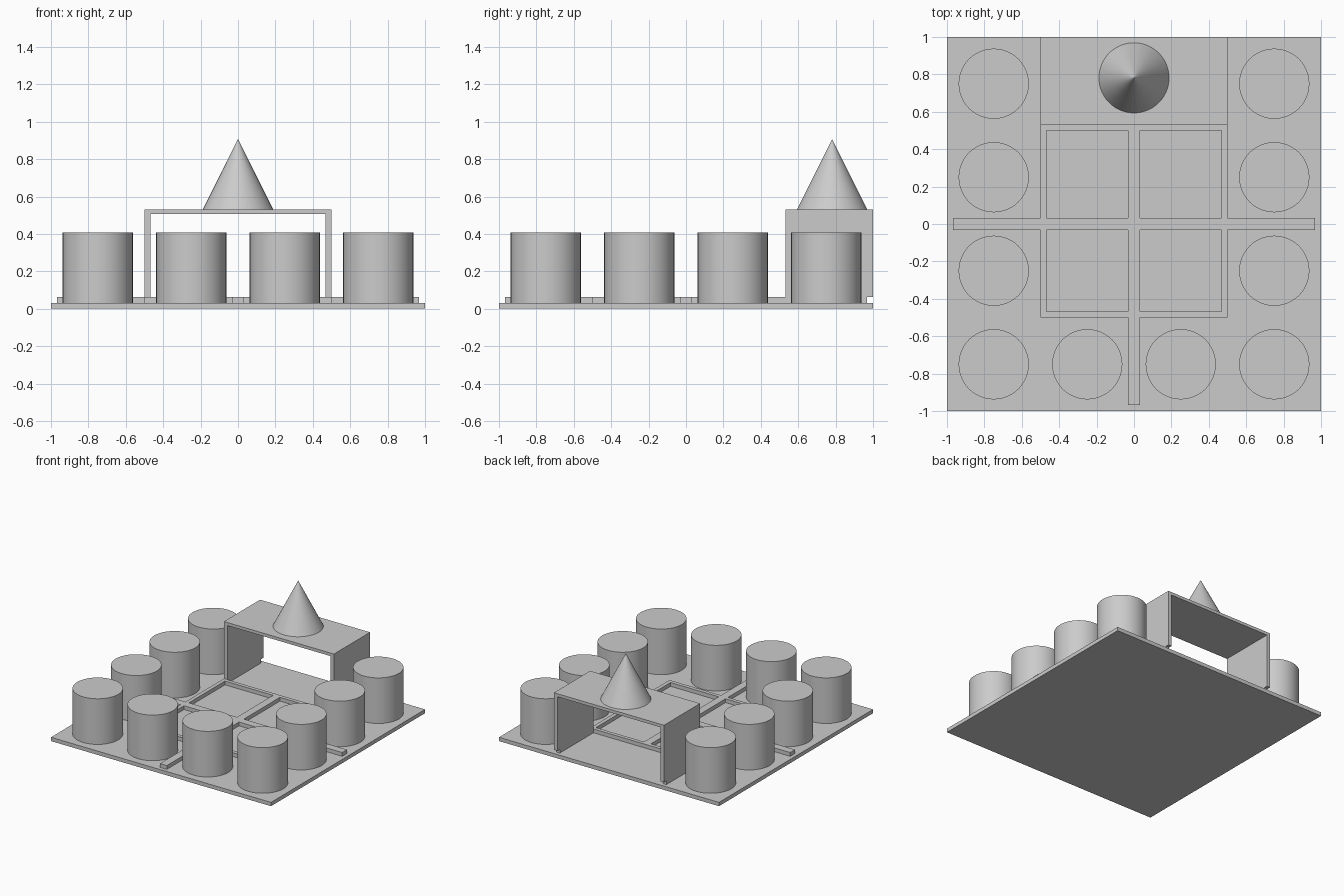
import bpy
import math

cube = bpy.data.objects.get("Cube")
if cube:
    bpy.data.objects.remove(cube, do_unlink=True)

U = 1 / 32            # common thickness of slab, rails and walls
RAIL_TOP = 2 * U
ROOF_TOP = 17 * U
RADIUS = 6 * U

grey = bpy.data.materials.new("plain grey")
grey.use_nodes = True
COLOUR = (0.6, 0.6, 0.6, 1)
grey.diffuse_color = COLOUR
grey.node_tree.nodes["Principled BSDF"].inputs["Base Color"].default_value = COLOUR


def finish(obj, name):
    obj.name = name
    obj.data.materials.append(grey)
    return obj


def mesh_object(name, verts, faces):
    mesh = bpy.data.meshes.new(name)
    mesh.from_pydata(verts, [], faces)
    obj = bpy.data.objects.new(name, mesh)
    bpy.context.collection.objects.link(obj)
    return finish(obj, name)


def box(name, low, high):
    bpy.ops.mesh.primitive_cube_add(size=1, location=[(a + b) / 2 for a, b in zip(low, high)])
    obj = bpy.context.object
    obj.scale = [b - a for a, b in zip(low, high)]
    bpy.ops.object.transform_apply(location=False, rotation=False, scale=True)
    return finish(obj, name)


# Base slab
box("base_slab", (-1, -1, 0), (1, 1, U))

# Rails: a framed cross with arms, filled in cell by cell
xs = [i * U for i in (-31, -16, -15, -1, 1, 15, 16, 31)]
ys = [i * U for i in (-31, -16, -15, -1, 1, 16, 17, 31)]


def is_rail(x, y):
    x = abs(x)
    cross = abs(y) < U or (x < U and y < 17 * U)
    side = 15 * U < x < 16 * U and y > -16 * U
    ends = x < 16 * U and (-16 * U < y < -15 * U or 16 * U < y < 17 * U)
    return cross or side or ends


verts = [(x, y, U) for y in ys for x in xs]
n = len(xs)
faces = []
for j in range(len(ys) - 1):
    for i in range(n - 1):
        if is_rail((xs[i] + xs[i + 1]) / 2, (ys[j] + ys[j + 1]) / 2):
            a = j * n + i
            faces.append((a, a + 1, a + n + 1, a + n))
rails = mesh_object("floor_rails", verts, faces)
thick = rails.modifiers.new("height", "SOLIDIFY")
thick.thickness = U
thick.offset = 1

# Gate: an upside-down U profile run from front to back
half, inner, ceiling = 16 * U, 15 * U, ROOF_TOP - 0.025
profile = [(-half, RAIL_TOP), (-inner, RAIL_TOP), (-inner, ceiling), (inner, ceiling),
           (inner, RAIL_TOP), (half, RAIL_TOP), (half, ROOF_TOP), (-half, ROOF_TOP)]
m = len(profile)
verts = [(x, y, z) for y in (17 * U, 1) for x, z in profile]
faces = [tuple(range(m)), tuple(reversed(range(m, 2 * m)))]
faces += [(i, i + m, (i + 1) % m + m, (i + 1) % m) for i in range(m)]
mesh_object("gate", verts, faces)

# Cone spire on the gate
bpy.ops.mesh.primitive_cone_add(vertices=72, radius1=RADIUS, radius2=0, depth=12 * U,
                                location=(0, 25 * U, ROOF_TOP + 6 * U))
finish(bpy.context.object, "spire")

# Drums along both sides and the front
spots = [(x, y) for x in (-0.75, 0.75) for y in (-0.75, -0.25, 0.25, 0.75)]
spots += [(-0.25, -0.75), (0.25, -0.75)]
for x, y in spots:
    bpy.ops.mesh.primitive_cylinder_add(vertices=72, radius=RADIUS, depth=12 * U,
                                        location=(x, y, 7 * U))
    finish(bpy.context.object, "drum")
    bpy.ops.object.shade_smooth_by_angle(angle=math.radians(30))
